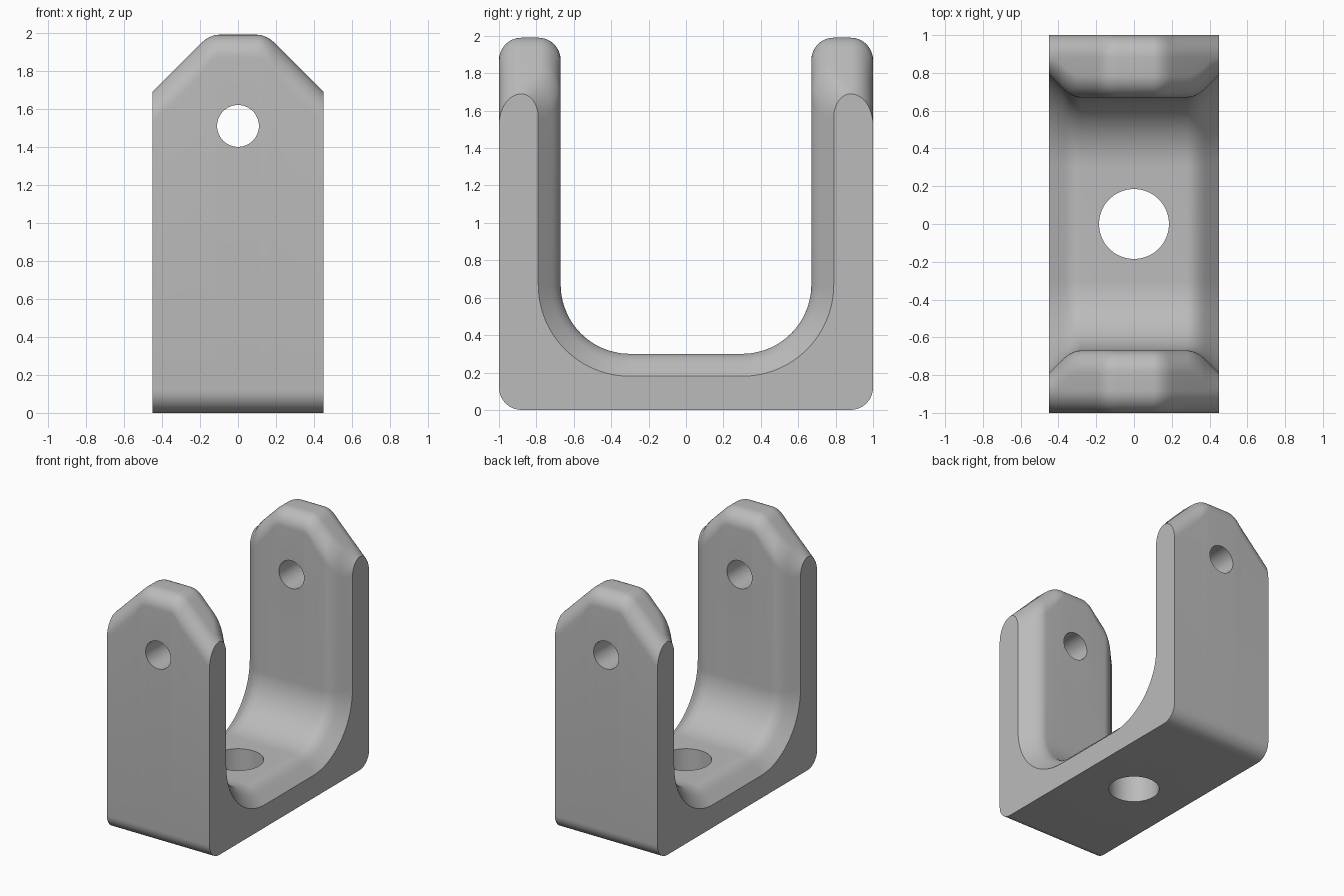
import bpy
import bmesh
from math import sin, cos, radians, sqrt, pi

cube = bpy.data.objects.get("Cube")
if cube:
    bpy.data.objects.remove(cube, do_unlink=True)

HALF_WIDTH = 0.45
TOP = 1.99
EDGE = 0.12          # fillet radius of the outer edges
ARM_IN = 0.67        # inner face of each arm
BEND = 0.37          # radius of the inner bend


def ramp(x, start, blend):
    """Rounded 45 degree ramp: returns its value and its slope."""
    t = abs(x) - start
    if t <= -blend:
        return 0.0, 0.0
    if t >= blend:
        return t, 1.0
    return (t + blend) ** 2 / (4 * blend), (t + blend) / (2 * blend)


def arc(cy, cz, ry, rz, a0, a1, steps):
    angles = [radians(a0 + (a1 - a0) * i / steps) for i in range(steps + 1)]
    return [(cy + ry * cos(a), cz + rz * sin(a)) for a in angles]


def u_section(x):
    """U-shaped outline of the bracket at one position across its width."""
    drop, slope = ramp(x, 0.15, 0.05)      # sloping shoulders
    inset, _ = ramp(x, 0.33, 0.05)         # bevel along the inside of the U
    top = TOP - drop
    stretch = sqrt(1 + slope * slope)
    inner = ARM_IN + inset
    r = min(EDGE, 1 - EDGE - inner)
    half = arc(1 - EDGE, EDGE, EDGE, EDGE, -90, 0, 10)
    half += arc(1 - EDGE, top - EDGE * stretch, EDGE, EDGE * stretch, 0, 90, 12)
    half += arc(inner + r, top - r * stretch, r, r * stretch, 90, 180, 12)
    half += arc(ARM_IN - BEND, ARM_IN, BEND + inset, BEND + inset, 0, -90, 24)
    return half + [(-y, z) for y, z in reversed(half)]


# Bracket body: U outlines lofted across the width
side = [0.1 + 0.0125 * i for i in range(9)]
side += [0.28 + 0.0125 * i for i in range(9)] + [0.41, HALF_WIDTH]
stations = [-x for x in reversed(side)] + side

bm = bmesh.new()
rings = [[bm.verts.new((x, y, z)) for y, z in u_section(x)] for x in stations]
for a, b in zip(rings, rings[1:]):
    for i in range(len(a)):
        j = (i + 1) % len(a)
        bm.faces.new((a[i], a[j], b[j], b[i]))
bm.faces.new(rings[0])
bm.faces.new(list(reversed(rings[-1])))
bmesh.ops.remove_doubles(bm, verts=bm.verts, dist=0.0001)
bmesh.ops.recalc_face_normals(bm, faces=bm.faces)
mesh = bpy.data.meshes.new("bracket_body")
bm.to_mesh(mesh)
bm.free()
body = bpy.data.objects.new("bracket_body", mesh)
bpy.context.collection.objects.link(body)

# Single grey material
grey = bpy.data.materials.new("plain_grey")
grey.use_nodes = True
colour = (0.5, 0.5, 0.5, 1)
grey.diffuse_color = colour
grey.node_tree.nodes["Principled BSDF"].inputs["Base Color"].default_value = colour
mesh.materials.append(grey)


def drill(name, radius, depth, location, rotation):
    """Cut a round hole through the body, then discard the cutter."""
    bpy.ops.mesh.primitive_cylinder_add(vertices=64, radius=radius, depth=depth,
                                        location=location, rotation=rotation)
    cutter = bpy.context.object
    cutter.name = name
    cutter.hide_render = True
    cutter.data.materials.append(grey)
    mod = body.modifiers.new(name, 'BOOLEAN')
    mod.operation = 'DIFFERENCE'
    mod.solver = 'EXACT'
    mod.object = cutter
    bpy.ops.object.select_all(action='DESELECT')
    body.select_set(True)
    bpy.context.view_layer.objects.active = body
    bpy.ops.object.modifier_apply(modifier=mod.name)
    bpy.data.objects.remove(cutter, do_unlink=True)


# Pin hole through both arms and bolt hole through the base
drill("pin_hole_cutter", 0.11, 3, (0, 0, 1.51), (pi / 2, 0, 0))
drill("bolt_hole_cutter", 0.185, 1, (0, 0, 0.2), (0, 0, 0))

bpy.ops.object.shade_smooth_by_angle(angle=radians(30))
